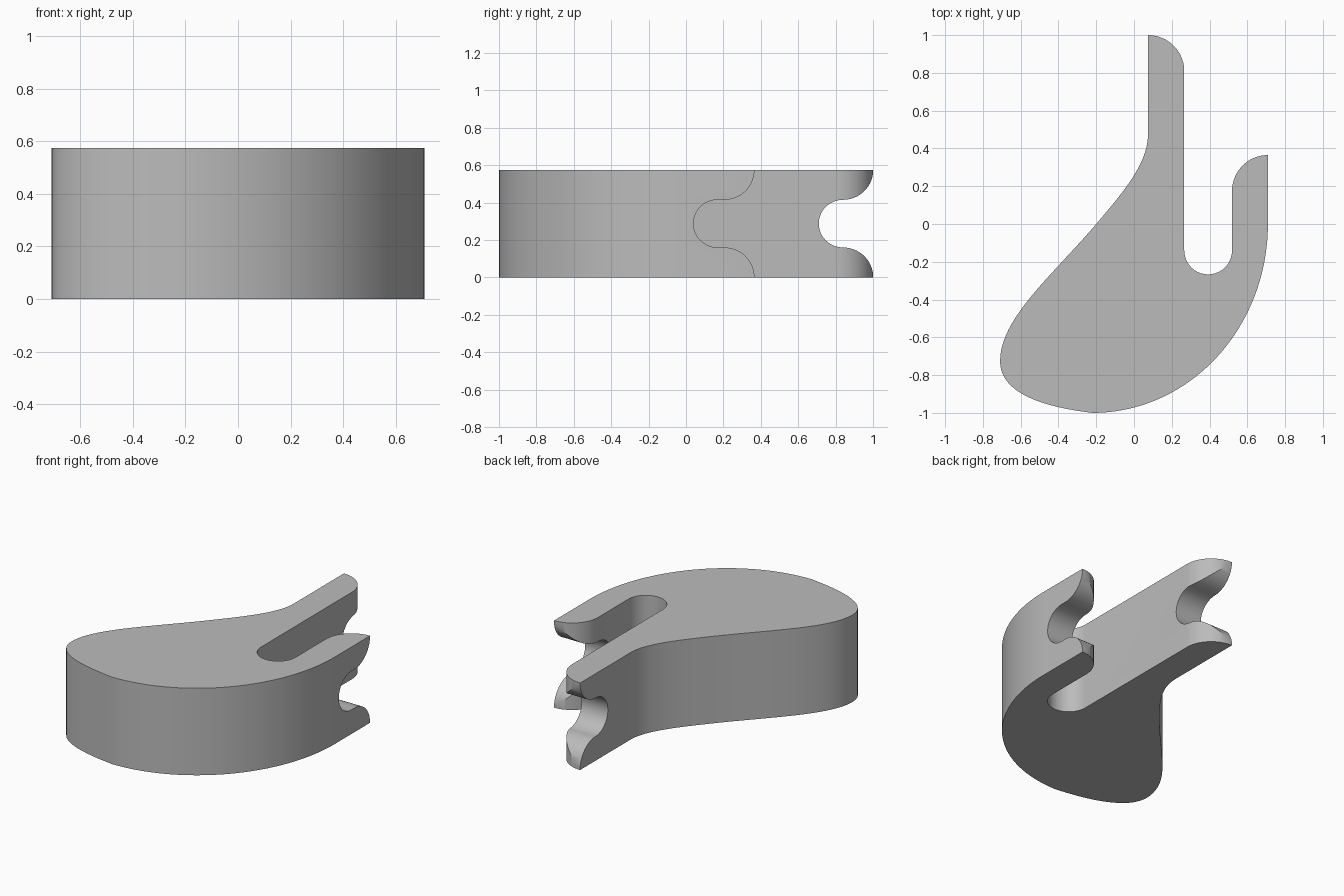
import bpy
import bmesh
from math import cos, sin, radians
from mathutils import Vector
from mathutils.geometry import interpolate_bezier

if "Cube" in bpy.data.objects:
    bpy.data.objects.remove(bpy.data.objects["Cube"])

H = 0.575  # thickness of the body


def arc(cx, cy, rx, ry, start, end, n=20):
    """Points along an elliptical arc, angles in degrees."""
    angles = [radians(start + (end - start) * i / n) for i in range(n + 1)]
    return [(cx + rx * cos(a), cy + ry * sin(a)) for a in angles]


def bezier(a, b, c, d, n=20):
    pts = interpolate_bezier(*[Vector((*p, 0)) for p in (a, b, c, d)], n + 1)
    return [(p.x, p.y) for p in pts]


def prism(name, points, to_3d, offset):
    """Extrude a closed outline along an offset vector."""
    clean = []
    for p in points:
        if not clean or (Vector(p) - Vector(clean[-1])).length > 1e-4:
            clean.append(p)
    if (Vector(clean[0]) - Vector(clean[-1])).length < 1e-4:
        clean.pop()
    bm = bmesh.new()
    face = bm.faces.new([bm.verts.new(to_3d(*p)) for p in clean])
    new = bmesh.ops.extrude_face_region(bm, geom=[face])["geom"]
    bmesh.ops.translate(bm, vec=offset,
                        verts=[v for v in new if isinstance(v, bmesh.types.BMVert)])
    bmesh.ops.recalc_face_normals(bm, faces=bm.faces)
    mesh = bpy.data.meshes.new(name)
    bm.to_mesh(mesh)
    bm.free()
    obj = bpy.data.objects.new(name, mesh)
    bpy.context.collection.objects.link(obj)
    return obj


# Plan outline: long prong, slot, short prong, round belly, sloping flank
outline = [(0.074, 1.0)]
outline += arc(0.074, 0.81, 0.192, 0.19, 90, 0)             # long prong tip
outline += arc(0.3925, -0.14, 0.1265, 0.127, 180, 360)      # slot bottom
outline += arc(0.709, 0.175, 0.19, 0.19, 180, 90)           # short prong tip
outline += arc(-0.22, 0.0, 0.929, 1.0, 0, -90, 40)          # belly
outline += bezier((-0.22, -1.0), (-0.47, -0.97), (-0.709, -0.90), (-0.709, -0.727))
outline += bezier((-0.709, -0.727), (-0.709, -0.50), (-0.44, -0.28), (-0.2, 0.0))
outline += bezier((-0.2, 0.0), (-0.06, 0.165), (0.074, 0.32), (0.074, 0.474))
body = prism("hook_body", outline, lambda x, y: (x, y, 0), (0, 0, H))

grey = bpy.data.materials.new("grey")
grey.diffuse_color = (0.5, 0.5, 0.5, 1)
grey.use_nodes = True
grey.node_tree.nodes["Principled BSDF"].inputs["Base Color"].default_value = grey.diffuse_color
body.data.materials.append(grey)


def cut_tip(name, x0, x1, tip, notch_y):
    """Round the two lips of a prong and scoop a notch between them."""
    r, n = 0.16, H / 2 - 0.16
    y = tip - r
    pts = [(tip + 0.2, -0.1), (tip + 0.001, -0.1)]
    pts += arc(y, 0, r + 0.001, r, 0, 90)                   # lower lip
    pts += arc(notch_y, H / 2, 0.13, n, 270, 90, 28)        # notch
    pts += arc(y, H, r + 0.001, r, 270, 360)                # upper lip
    pts += [(tip + 0.001, H + 0.1), (tip + 0.2, H + 0.1)]
    cutter = prism(name, pts, lambda py, pz: (x0, py, pz), (x1 - x0, 0, 0))
    cutter.hide_render = True
    mod = body.modifiers.new(name, "BOOLEAN")
    mod.operation = "DIFFERENCE"
    mod.solver = "EXACT"
    mod.object = cutter
    bpy.context.view_layer.objects.active = body
    bpy.ops.object.modifier_apply(modifier=name)
    bpy.data.objects.remove(cutter)


cut_tip("long_prong_notch", -0.1, 0.4, 1.0, 0.84)
cut_tip("short_prong_notch", 0.4, 0.9, 0.365, 0.17)

# Smooth curved walls, keep sharp rims
bpy.ops.object.select_all(action="DESELECT")
body.select_set(True)
bpy.context.view_layer.objects.active = body
bpy.ops.object.shade_smooth_by_angle(angle=radians(30))
